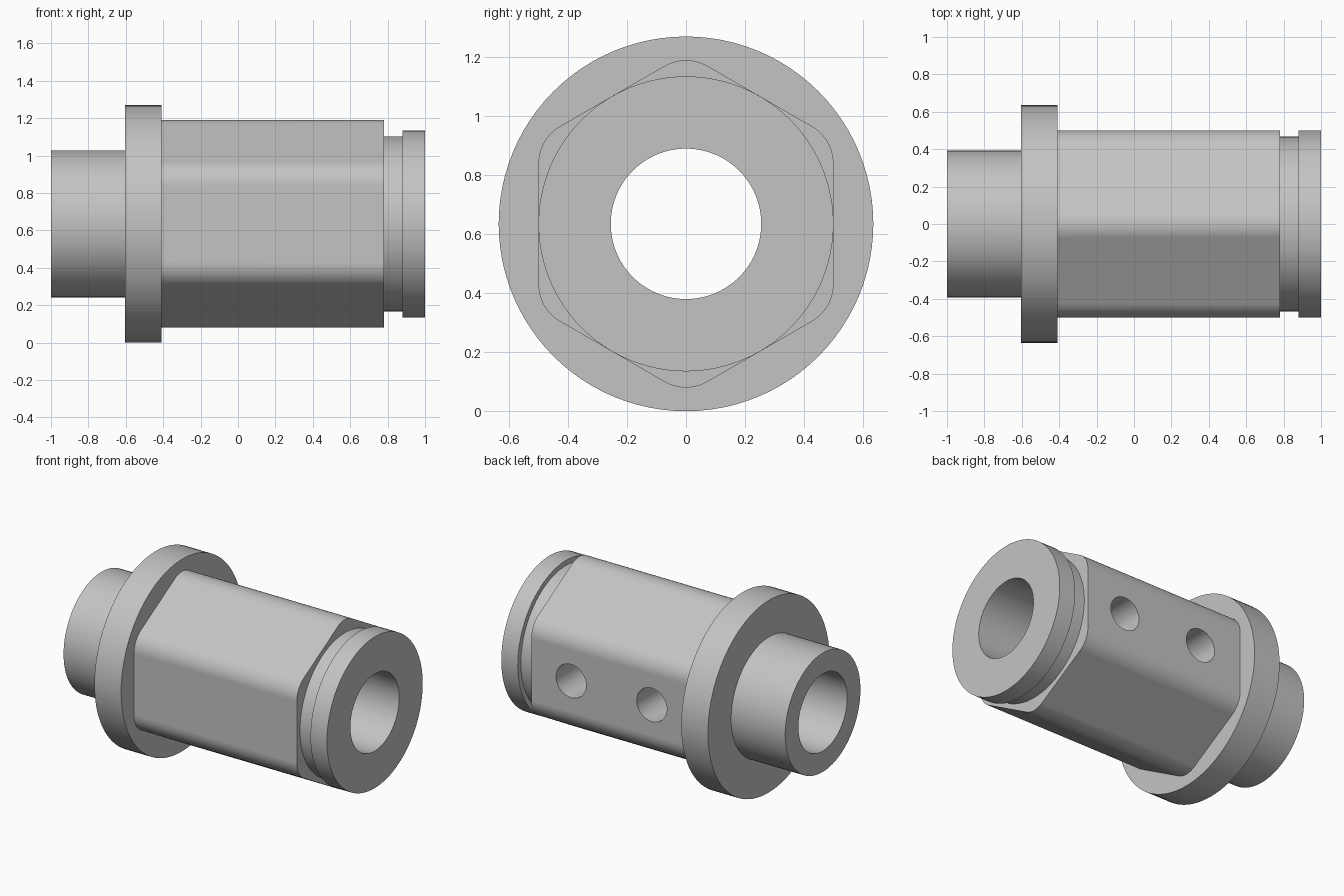
import bpy, bmesh, math
from mathutils import Matrix, Vector

cube = bpy.data.objects.get("Cube")
if cube:
    bpy.data.objects.remove(cube)

AXIS_Z = 0.635      # height of the long axis
SEGMENTS = 96
BORE = 0.255

steel = bpy.data.materials.new("grey_steel")
steel.use_nodes = True
colour = (0.55, 0.55, 0.55, 1)
steel.diffuse_color = colour
steel.node_tree.nodes["Principled BSDF"].inputs["Base Color"].default_value = colour


def make_object(name, bm):
    bmesh.ops.recalc_face_normals(bm, faces=bm.faces[:])
    mesh = bpy.data.meshes.new(name)
    bm.to_mesh(mesh)
    bm.free()
    mesh.materials.append(steel)
    obj = bpy.data.objects.new(name, mesh)
    bpy.context.collection.objects.link(obj)
    return obj


def lathe(name, profile):
    """Revolve a closed (x, radius) outline around the long axis."""
    bm = bmesh.new()
    rings = []
    for i in range(SEGMENTS):
        a = math.tau * i / SEGMENTS
        rings.append([bm.verts.new((x, r * math.sin(a), AXIS_Z + r * math.cos(a)))
                      for x, r in profile])
    n = len(profile)
    for i, ring in enumerate(rings):
        nxt = rings[(i + 1) % SEGMENTS]
        for j in range(n):
            k = (j + 1) % n
            bm.faces.new((ring[j], ring[k], nxt[k], nxt[j]))
    return make_object(name, bm)


def rounded_hex(name, x0, x1, apothem, fillet, steps=10):
    """Hexagonal prism along x with rounded corners, one corner pointing up."""
    bm = bmesh.new()
    reach = (apothem - fillet) / math.cos(math.pi / 6)
    ring = []
    for corner in range(6):
        mid = corner * math.pi / 3
        for s in range(steps + 1):
            a = mid + (s / steps - 0.5) * math.pi / 3
            ring.append(bm.verts.new((x0, reach * math.sin(mid) + fillet * math.sin(a),
                                      AXIS_Z + reach * math.cos(mid) + fillet * math.cos(a))))
    base = bm.faces.new(ring)
    out = bmesh.ops.extrude_face_region(bm, geom=[base], use_keep_orig=True)
    moved = [v for v in out["geom"] if isinstance(v, bmesh.types.BMVert)]
    bmesh.ops.translate(bm, verts=moved, vec=Vector((x1 - x0, 0, 0)))
    return make_object(name, bm)


def cylinder(name, centre, radius, depth, axis):
    bm = bmesh.new()
    matrix = Matrix.Translation(centre) @ Matrix.Rotation(math.pi / 2, 4, axis)
    bmesh.ops.create_cone(bm, cap_ends=True, segments=SEGMENTS, radius1=radius,
                          radius2=radius, depth=depth, matrix=matrix)
    return make_object(name, bm)


def combine(target, tool, operation):
    mod = target.modifiers.new(operation.lower(), 'BOOLEAN')
    mod.operation, mod.object, mod.solver = operation, tool, 'EXACT'
    bpy.context.view_layer.objects.active = target
    bpy.ops.object.modifier_apply(modifier=mod.name)
    bpy.data.objects.remove(tool)


# Stepped tube: journal, flange, core, retaining groove and end collar
body = lathe("flanged_sleeve", [
    (-1, BORE), (-1, 0.393), (-0.605, 0.393), (-0.605, 0.635), (-0.41, 0.635),
    (-0.41, 0.467), (0.88, 0.467), (0.88, 0.5), (1, 0.5), (1, BORE)])

# Rounded hexagonal barrel, running into the flange, with the bore through it
barrel = rounded_hex("hex_barrel", -0.5, 0.78, 0.5, 0.145)
combine(barrel, cylinder("barrel_cutter", (0.1, 0, AXIS_Z), 0.35, 3, 'Y'), 'DIFFERENCE')
combine(body, barrel, 'UNION')

# Two cross holes from the back flat into the bore
for x in (-0.10, 0.49):
    combine(body, cylinder("hole_cutter", (x, 0.4, AXIS_Z), 0.11, 0.8, 'X'), 'DIFFERENCE')

# Smooth curves, crisp edges, flat hexagon sides
bpy.ops.object.select_all(action='DESELECT')
body.select_set(True)
bpy.context.view_layer.objects.active = body
bpy.ops.object.shade_smooth_by_angle(angle=math.radians(30))
normals = body.modifiers.new("flat_sides", 'WEIGHTED_NORMAL')
normals.keep_sharp = True
